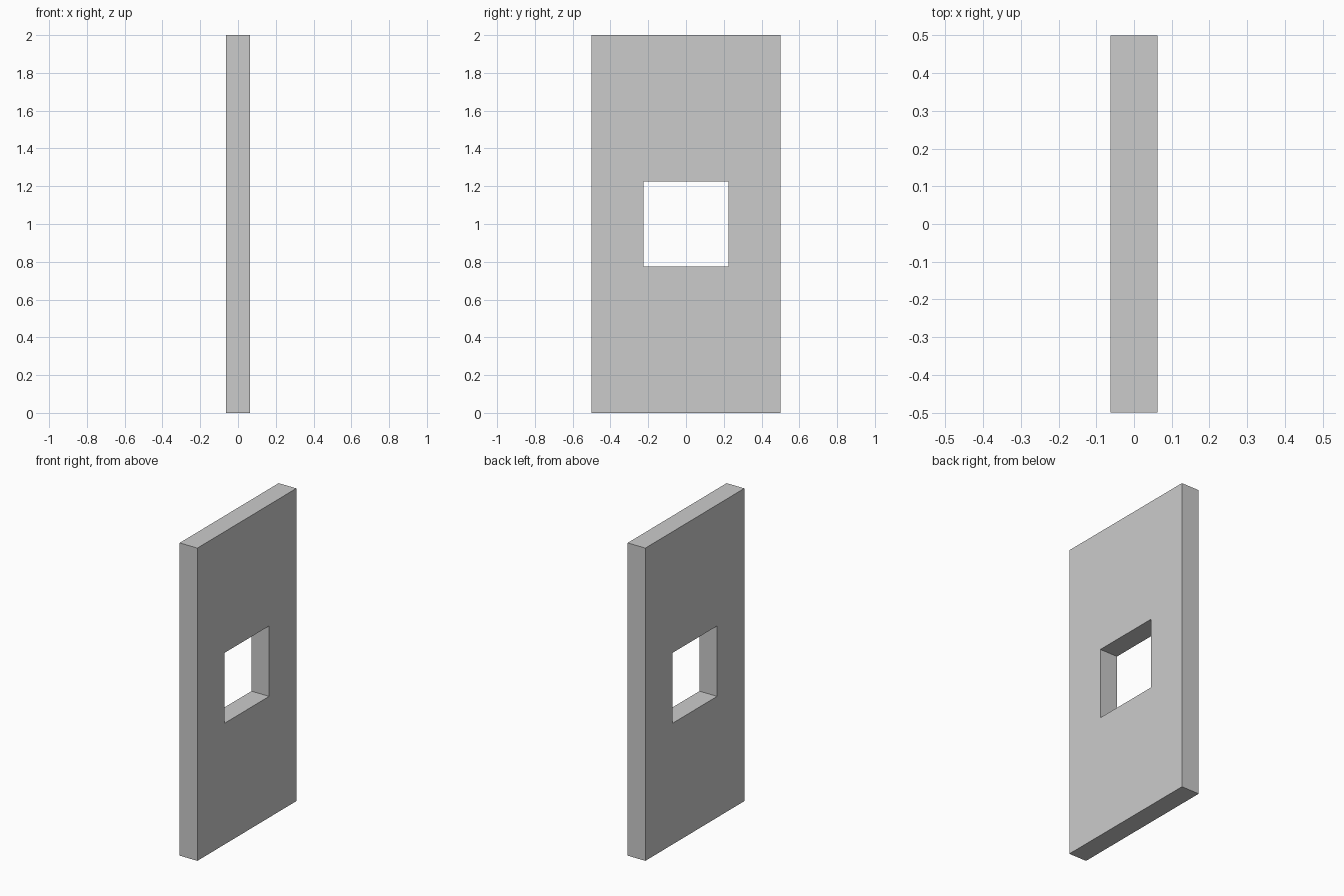
import bpy
import bmesh

if "Cube" in bpy.data.objects:
    bpy.data.objects.remove(bpy.data.objects["Cube"])

THICK, WIDTH, HEIGHT = 0.125, 1.0, 2.0
HOLE = 0.45
MID = HEIGHT / 2


def rect_ring(bm, x, width, height):
    """Rectangle of vertices in the YZ plane, centred on the panel."""
    corners = ((-1, -1), (1, -1), (1, 1), (-1, 1))
    return [bm.verts.new((x, sy * width / 2, MID + sz * height / 2)) for sy, sz in corners]


bm = bmesh.new()

# Outer edge and window opening, on both faces of the panel
half = THICK / 2
rings = [
    rect_ring(bm, half, WIDTH, HEIGHT),
    rect_ring(bm, half, HOLE, HOLE),
    rect_ring(bm, -half, HOLE, HOLE),
    rect_ring(bm, -half, WIDTH, HEIGHT),
]

# Bridge each ring to the next: face, opening walls, face, outer walls
for k in range(4):
    a, b = rings[k], rings[(k + 1) % 4]
    for i in range(4):
        j = (i + 1) % 4
        bm.faces.new((a[i], a[j], b[j], b[i]))
bmesh.ops.recalc_face_normals(bm, faces=bm.faces)

mesh = bpy.data.meshes.new("wall_panel")
bm.to_mesh(mesh)
bm.free()

# Wall panel with a square window opening
panel = bpy.data.objects.new("wall_panel", mesh)
bpy.context.collection.objects.link(panel)
